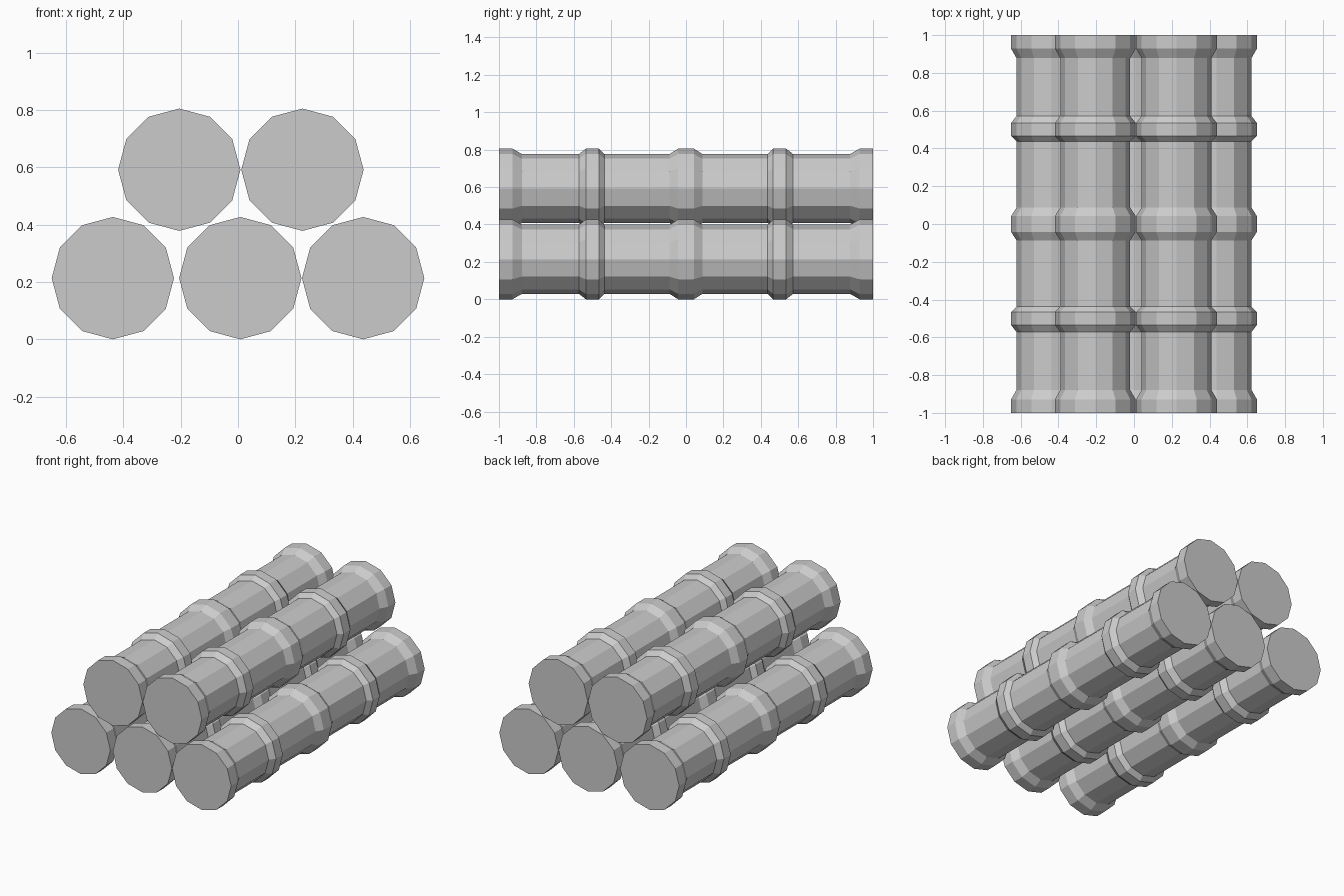
import bpy, bmesh, math

if "Cube" in bpy.data.objects:
    bpy.data.objects.remove(bpy.data.objects["Cube"])

SIDES = 12
R_OUT, R_IN = 0.2135, 0.185

# Half profile (distance along the length, radius), mirrored about the middle
half = [(0.042, R_OUT), (0.087, R_IN),
        (0.437, R_IN), (0.466, R_OUT), (0.535, R_OUT), (0.572, R_IN),
        (0.878, R_IN), (0.928, R_OUT), (1.0, R_OUT)]
profile = [(-y, r) for y, r in reversed(half)] + half


def ridged_log(name, x, z):
    """Twelve-sided capped log with raised bands, lying along y."""
    bm = bmesh.new()
    rings = []
    for y, r in profile:
        angles = [2 * math.pi * i / SIDES for i in range(SIDES)]
        rings.append([bm.verts.new((r * math.cos(a), y, r * math.sin(a))) for a in angles])
    for a, b in zip(rings, rings[1:]):
        for i in range(SIDES):
            j = (i + 1) % SIDES
            bm.faces.new((a[i], a[j], b[j], b[i]))
    bm.faces.new(rings[0])
    bm.faces.new(rings[-1])
    bmesh.ops.recalc_face_normals(bm, faces=bm.faces[:])
    mesh = bpy.data.meshes.new(name)
    bm.to_mesh(mesh)
    bm.free()
    obj = bpy.data.objects.new(name, mesh)
    obj.location = (x, 0, z)
    bpy.context.collection.objects.link(obj)


# Bottom row of three
for name, x in (("left", -0.437), ("middle", 0.008), ("right", 0.437)):
    ridged_log("bottom_log_" + name, x, R_OUT)

# Top row of two, resting in the gaps
for name, x in (("left", -0.205), ("right", 0.225)):
    ridged_log("top_log_" + name, x, 0.592)
